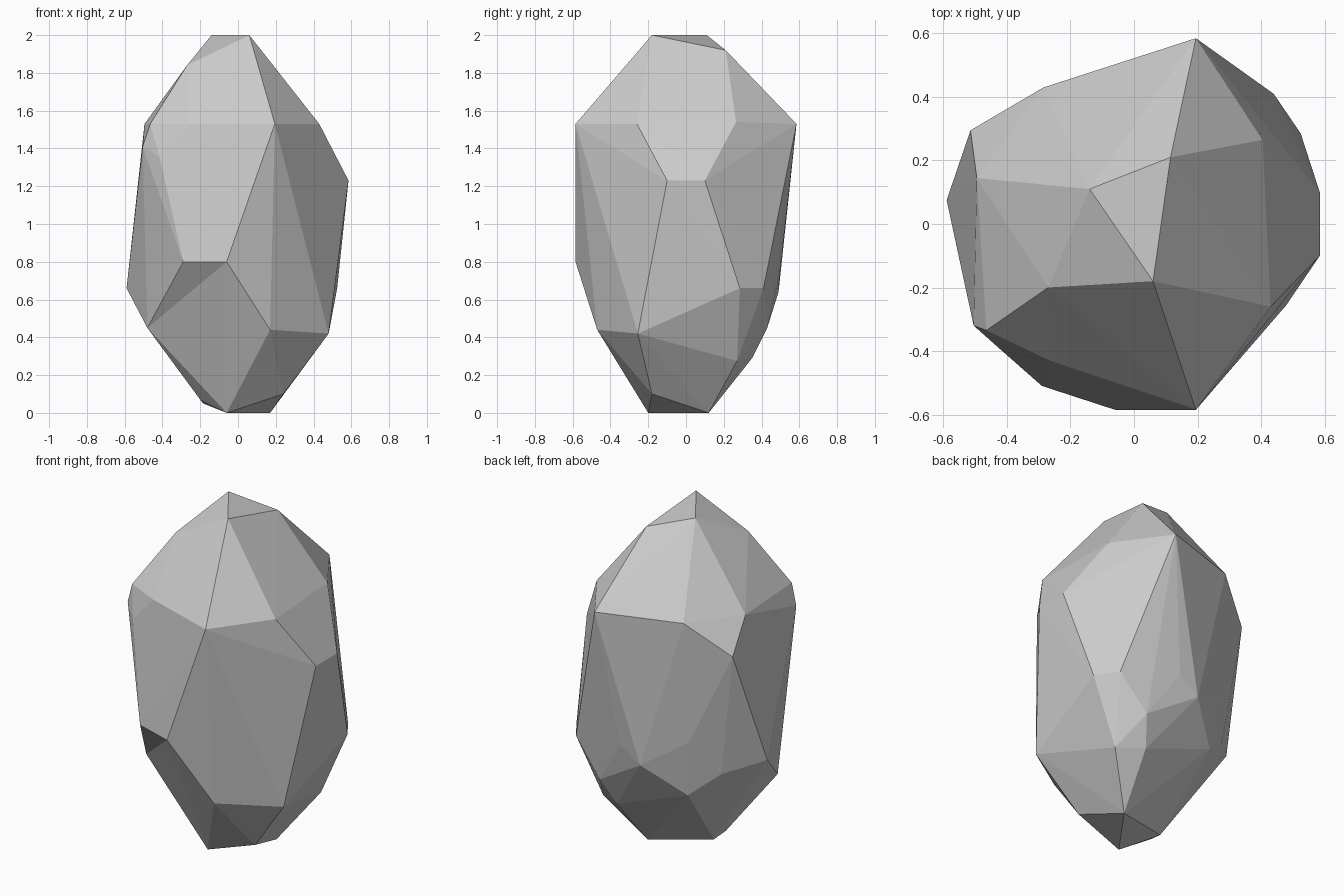
import bpy, bmesh
from mathutils import Vector
from mathutils.geometry import intersect_point_tri, closest_point_on_tri

if "Cube" in bpy.data.objects:
    bpy.data.objects.remove(bpy.data.objects["Cube"])

# Corner points of the faceted stone, grouped by region from crown to foot
crown = [(0.06, -0.18, 2.0), (-0.14, 0.11, 2.0), (0.115, 0.21, 1.92), (-0.27, -0.20, 1.84)]
shoulder = [(0.195, 0.585, 1.53), (0.405, 0.265, 1.54), (0.43, -0.26, 1.53), (0.195, -0.585, 1.53),
            (-0.495, 0.145, 1.53), (-0.285, 0.43, 1.53), (-0.515, 0.295, 1.34),
            (0.585, 0.10, 1.23), (0.585, -0.10, 1.23)]
chipped_corner = [(-0.505, -0.32, 1.41), (-0.465, -0.335, 1.53), (-0.425, -0.31, 1.59),
                  (-0.255, -0.435, 1.53), (-0.415, -0.40, 1.355)]
S, T = (-0.29, -0.51, 0.80), (-0.06, -0.585, 0.80)
V, W = (0.17, -0.47, 0.44), (-0.48, -0.18, 0.45)
waist = [S, T, V, W, (-0.59, 0.075, 0.66), (0.48, -0.255, 0.42), (0.525, 0.285, 0.66),
         (0.44, 0.41, 0.66), (0.09, 0.495, 0.73), (-0.04, 0.49, 0.64), (-0.285, 0.375, 0.80),
         (-0.41, 0.25, 0.595), (-0.25, 0.34, 0.46), (0.27, 0.43, 0.45)]
foot = [(0.36, 0.27, 0.275), (0.21, 0.35, 0.29), (-0.02, -0.32, 0.225), (0.24, -0.18, 0.10),
        (-0.06, -0.20, 0.0), (0.17, 0.12, 0.0), (-0.185, 0.0, 0.05), (-0.20, -0.09, 0.07)]
points = [Vector(p) for p in crown + shoulder + chipped_corner + waist + foot]

# Outer hull
bm = bmesh.new()
for p in points:
    bm.verts.new(p)
bmesh.ops.convex_hull(bm, input=bm.verts[:])
loose = [v for v in bm.verts if not v.link_faces]
dents = [v.co.copy() for v in loose]
bmesh.ops.delete(bm, geom=loose, context='VERTS')
bmesh.ops.triangulate(bm, faces=bm.faces[:])


def push_in(p):
    """Dent the nearest facet so that it passes through p."""
    def gap(f):
        return (closest_point_on_tri(p, *[v.co for v in f.verts]) - p).length
    face = min(bm.faces, key=gap)
    bmesh.ops.poke(bm, faces=[face])["verts"][0].co = p


def find(p):
    return min(bm.verts, key=lambda v: (v.co - Vector(p)).length)


def crease(p, q):
    """Flip the edge between two facets so that p and q are joined."""
    a, b = find(p), find(q)
    for f in a.link_faces:
        for e in f.edges:
            if a in e.verts or b in e.verts:
                continue
            if any(b in g.verts for g in e.link_faces):
                bmesh.ops.rotate_edges(bm, edges=[e])
                return


# Small hollows and the valley on the front
for d in dents:
    push_in(d)
for pair in ((V, W), (T, W), (V, W)):
    if not any(find(pair[1]) in e.verts for e in find(pair[0]).link_edges):
        crease(*pair)

bmesh.ops.recalc_face_normals(bm, faces=bm.faces[:])
mesh = bpy.data.meshes.new("stone")
bm.to_mesh(mesh)
bm.free()
stone = bpy.data.objects.new("stone", mesh)
bpy.context.collection.objects.link(stone)
